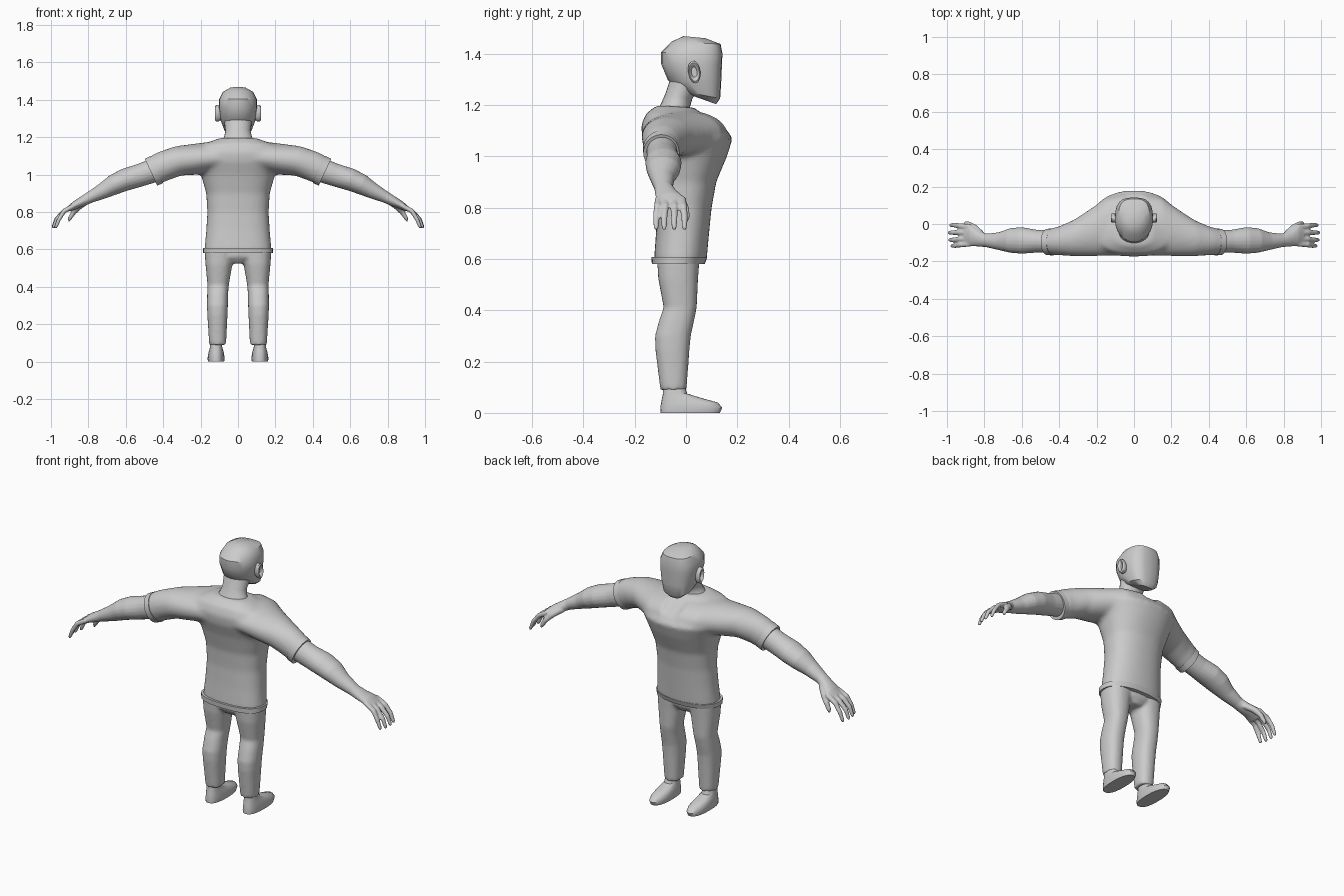
import bpy, bmesh, math
from mathutils import Vector

grey = bpy.data.materials.new("plain grey")
grey.diffuse_color = (0.6, 0.6, 0.6, 1)


def oval(c, u, v, n_front=2.0, n_back=2.0, sides=24):
    """Superellipse ring; u points to the front or up, v sideways."""
    pts = []
    for i in range(sides):
        a = 2 * math.pi * i / sides
        ca, sa = math.cos(a), math.sin(a)
        e = 2 / (n_front if ca > 0 else n_back)
        pts.append(c + u * math.copysign(abs(ca) ** e, ca) + v * math.copysign(abs(sa) ** e, sa))
    return pts


def loft(bm, rings):
    rows = [[bm.verts.new(p) for p in r] for r in rings]
    n = len(rows[0])
    for a, b in zip(rows, rows[1:]):
        for i in range(n):
            bm.faces.new((a[i], a[(i + 1) % n], b[(i + 1) % n], b[i]))
    bm.faces.new(rows[0])
    bm.faces.new(rows[-1])


def stack(bm, rows, x=0.0, nf=2.0, nb=2.0, sides=24):
    """Rows: back y, back z, front y, front z, half width (optional x)."""
    rings = []
    for by, bz, fy, fz, w, *cx in rows:
        b, f = Vector((0, by, bz)), Vector((0, fy, fz))
        mid = (b + f) / 2 + Vector((cx[0] if cx else x, 0, 0))
        rings.append(oval(mid, (f - b) / 2, Vector((w, 0, 0)), nf, nb, sides))
    loft(bm, rings)


def tube(bm, rows, sign=1, sides=20):
    """Rows: x, y, z, half thickness, half depth; sections stand across the path."""
    rings = []
    for i, (x, y, z, t, d) in enumerate(rows):
        p, q = rows[max(i - 1, 0)], rows[min(i + 1, len(rows) - 1)]
        s = Vector((q[0] - p[0], 0, q[2] - p[2])).normalized()
        up = Vector((-s.z * sign, 0, s.x))
        rings.append(oval(Vector((x * sign, y, z)), up * t, Vector((0, d, 0)), sides=sides))
    loft(bm, rings)


def finish(name, bm, angle=40, voxel=0, smooth=0, mirror=False):
    bmesh.ops.recalc_face_normals(bm, faces=bm.faces)
    me = bpy.data.meshes.new(name)
    bm.to_mesh(me)
    bm.free()
    ob = bpy.data.objects.new(name, me)
    bpy.context.collection.objects.link(ob)
    me.materials.append(grey)
    bpy.context.view_layer.objects.active = ob
    for o in bpy.context.selected_objects:
        o.select_set(False)
    ob.select_set(True)
    bpy.ops.object.shade_smooth_by_angle(angle=math.radians(angle))
    if voxel:
        m = ob.modifiers.new("fuse", 'REMESH')
        m.mode, m.voxel_size, m.use_smooth_shade = 'VOXEL', voxel, True
        m = ob.modifiers.new("soften", 'SMOOTH')
        m.factor, m.iterations = 0.5, smooth
    if mirror:
        ob.modifiers.new("other side", 'MIRROR')
    return ob


# shirt: torso and both sleeves fused together
bm = bmesh.new()
stack(bm, [(-.125, .59, .08, .59, .18), (-.117, .70, .09, .70, .17),
           (-.113, .80, .10, .80, .164), (-.12, .90, .118, .90, .17),
           (-.145, 1.0, .16, 1.0, .198), (-.17, 1.07, .182, 1.07, .23),
           (-.175, 1.12, .15, 1.115, .24), (-.157, 1.165, .09, 1.15, .20),
           (-.115, 1.198, .03, 1.19, .10)], nf=2.2, nb=2.6, sides=40)
for s in (1, -1):
    tube(bm, [(.05, -.005, 1.095, .085, .165), (.15, -.015, 1.09, .085, .155),
              (.23, -.045, 1.082, .083, .128), (.32, -.075, 1.073, .08, .098),
              (.40, -.09, 1.045, .08, .077), (.455, -.096, 1.018, .077, .069)], s, 28)
finish("shirt", bm, voxel=.011, smooth=8)

# turned hem of the shirt
bm = bmesh.new()
stack(bm, [(-.133, .58, .073, .58, .186), (-.135, .607, .083, .607, .187)], nf=2.2, nb=2.6, sides=40)
finish("shirt_hem", bm)

# sleeve cuffs
bm = bmesh.new()
tube(bm, [(.435, -.096, 1.027, .08, .072), (.465, -.096, 1.013, .079, .07)], sides=28)
finish("sleeve_cuffs", bm, mirror=True)

# arms with palm, fingers and thumb
bm = bmesh.new()
tube(bm, [(.42, -.095, 1.033, .066, .06), (.52, -.092, .998, .061, .061),
          (.60, -.088, .974, .060, .071), (.66, -.088, .948, .055, .066),
          (.72, -.092, .914, .043, .048), (.79, -.088, .879, .031, .036),
          (.83, -.078, .858, .027, .043), (.87, -.063, .838, .022, .055),
          (.905, -.061, .815, .015, .057)])
for base, tip, reach in ((-.106, -.116, -.012), (-.077, -.085, 0), (-.045, -.046, .003), (-.015, -.006, -.006)):
    tube(bm, [(.875, base, .835, .013, .015), (.93, (base + tip) / 2, .805, .013, .0145),
              (.968 + reach, tip, .763, .011, .013), (.985 + reach, tip, .722, .009, .010),
              (.988 + reach, tip, .712, .004, .005)], sides=12)
tube(bm, [(.81, -.06, .86, .02, .022), (.85, -.022, .83, .018, .02), (.88, -.002, .797, .014, .015),
          (.90, .003, .765, .011, .012), (.905, .004, .75, .005, .006)], sides=12)
finish("arms", bm, voxel=.005, smooth=4, mirror=True)

# trousers: hips and two legs fused together
bm = bmesh.new()
stack(bm, [(-.08, .525, .03, .525, .06), (-.108, .56, .05, .56, .15), (-.11, .63, .055, .63, .165)])
for s in (1, -1):
    stack(bm, [(-.113, .60, .053, .60, .082, .097 * s), (-.108, .52, .047, .52, .072, .102 * s),
               (-.087, .41, .042, .41, .057, .106 * s), (-.105, .36, .032, .36, .056, .109 * s),
               (-.121, .30, .019, .30, .056, .11 * s), (-.12, .25, .014, .25, .054, .11 * s),
               (-.10, .09, .002, .09, .045, .109 * s)], nf=2.3, nb=2.3)
finish("trousers", bm, voxel=.009, smooth=4)

# shoes
bm = bmesh.new()
stack(bm, [(-.1, 0, .132, 0, .043), (-.1, .012, .141, .02, .046), (-.098, .035, .125, .04, .043),
           (-.094, .055, .06, .058, .039), (-.09, .075, .005, .075, .033), (-.088, .11, -.008, .11, .031)],
      x=.117, nf=2.3, nb=2.5)
finish("shoes", bm, mirror=True)

# neck
bm = bmesh.new()
stack(bm, [(-.115, 1.17, .03, 1.16, .105), (-.095, 1.21, .015, 1.19, .075), (-.082, 1.24, .025, 1.225, .067),
           (-.062, 1.30, .06, 1.28, .075)])
finish("neck", bm, 60)

# head with a flat face
bm = bmesh.new()
stack(bm, [(.03, 1.234, .117, 1.203, .045), (-.02, 1.255, .133, 1.225, .074),
           (-.07, 1.295, .137, 1.285, .093), (-.097, 1.36, .14, 1.355, .102),
           (-.097, 1.405, .142, 1.40, .101), (-.055, 1.447, .135, 1.437, .082),
           (-.01, 1.468, .075, 1.46, .042)], nf=2.9, nb=2.0)
finish("head", bm, 35)

# ears: a rim around a shallow bowl
bm = bmesh.new()
for k, x in ((.75, .088), (1, .105), (1, .118), (.82, .123), (.6, .118), (.45, .108)):
    ring = oval(Vector((x, .032, 1.328)), Vector((0, -.006, .044)) * k, Vector((0, .024, .003)) * k, sides=16)
    rows = [bm.verts.new(p) for p in ring]
    if k != .75:
        for i in range(16):
            bm.faces.new((last[i], last[(i + 1) % 16], rows[(i + 1) % 16], rows[i]))
    last = rows
bm.faces.new(last)
finish("ears", bm, 50, mirror=True)
